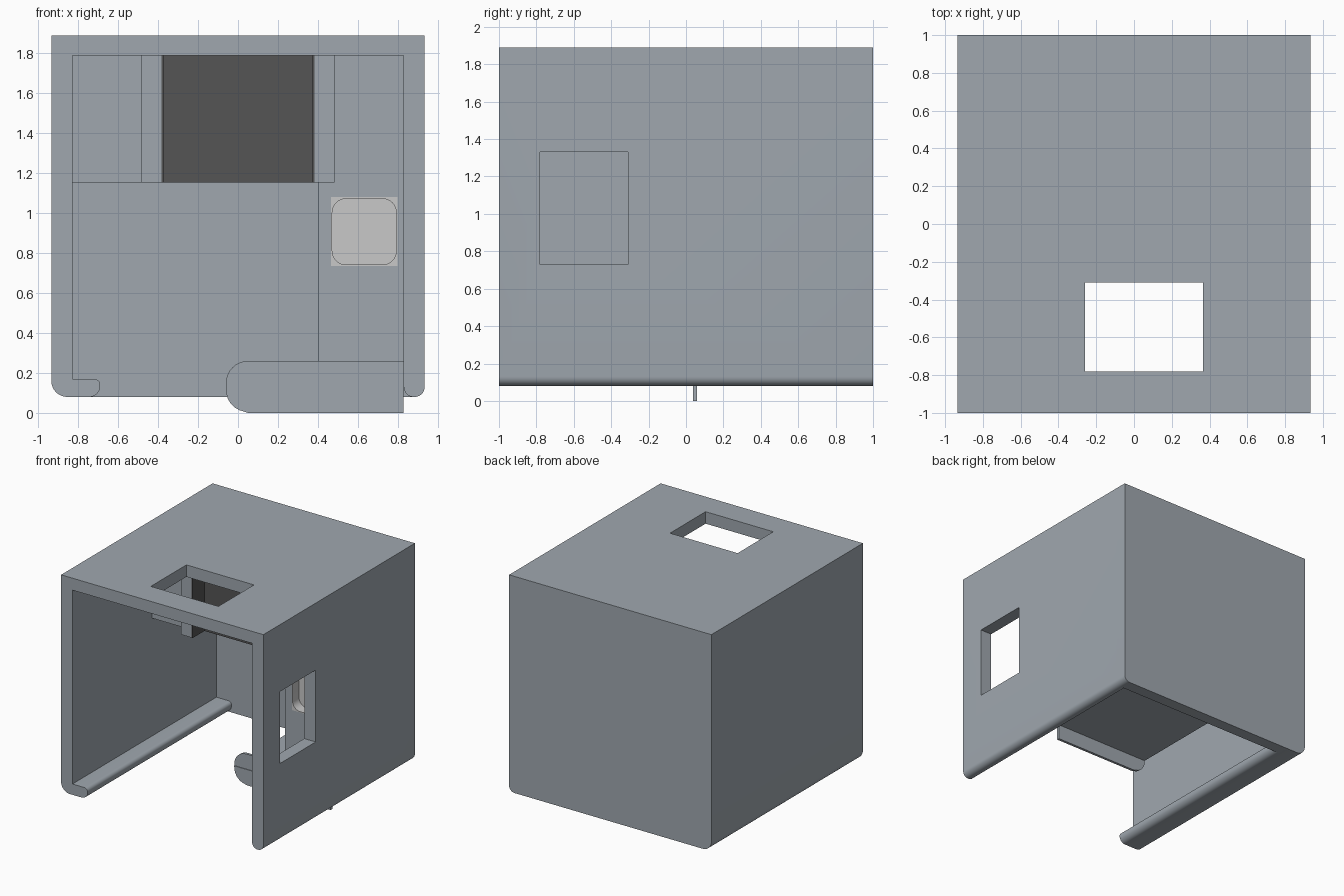
import bpy, bmesh, math
from mathutils import Vector

cube = bpy.data.objects.get("Cube")
if cube:
    bpy.data.objects.remove(cube, do_unlink=True)


def material(name, rgb):
    m = bpy.data.materials.new(name)
    m.use_nodes = True
    m.diffuse_color = (*rgb, 1)
    m.node_tree.nodes["Principled BSDF"].inputs["Base Color"].default_value = (*rgb, 1)
    return m


GREY = material("blue grey", (0.35, 0.39, 0.43))
DARK = material("dark grey", (0.09, 0.09, 0.09))
LIGHT = material("light grey", (0.58, 0.58, 0.58))


def rounded(corners, steps=8):
    """Outline in x and z; each corner is (x, z, radius), radius 0 stays sharp."""
    out = []
    for i, (x, z, r) in enumerate(corners):
        p = Vector((x, z))
        if r == 0:
            out.append(p)
            continue
        a = (Vector(corners[i - 1][:2]) - p).normalized()
        b = (Vector(corners[(i + 1) % len(corners)][:2]) - p).normalized()
        centre = p + (a + b) * r
        for k in range(steps + 1):
            t = math.pi / 2 * k / steps
            out.append(centre - b * r * math.cos(t) - a * r * math.sin(t))
    return out


def prism(name, corners, y0, y1, mat):
    """Extrude an outline from y0 back to y1."""
    bm = bmesh.new()
    face = bm.faces.new([bm.verts.new((p.x, y0, p.y)) for p in rounded(corners)])
    ext = bmesh.ops.extrude_face_region(bm, geom=[face])
    moved = [v for v in ext["geom"] if isinstance(v, bmesh.types.BMVert)]
    bmesh.ops.translate(bm, vec=(0, y1 - y0, 0), verts=moved)
    bmesh.ops.recalc_face_normals(bm, faces=bm.faces)
    me = bpy.data.meshes.new(name)
    bm.to_mesh(me)
    bm.free()
    me.materials.append(mat)
    ob = bpy.data.objects.new(name, me)
    bpy.context.collection.objects.link(ob)
    return ob


def rect(x0, x1, z0, z1, r=0):
    return [(x0, z0, r), (x1, z0, r), (x1, z1, r), (x0, z1, r)]


def box(name, x, y, z, mat=GREY):
    return prism(name, rect(*x, *z), *y, mat)


def select(ob):
    bpy.ops.object.select_all(action='DESELECT')
    ob.select_set(True)
    bpy.context.view_layer.objects.active = ob


def cut(ob, cutter):
    cutter.hide_render = True
    mod = ob.modifiers.new("cut", 'BOOLEAN')
    mod.operation = 'DIFFERENCE'
    mod.solver = 'EXACT'
    mod.object = cutter
    select(ob)
    bpy.ops.object.modifier_apply(modifier=mod.name)
    bpy.data.objects.remove(cutter, do_unlink=True)


W, IN, TOP, CEIL, LOW = 0.935, 0.83, 1.89, 1.79, 0.08
BACK, FACE = 0.9, 0.05

# Housing: roof, two side walls and the inward lip in one profile
shell = prism("housing", [
    (-W, TOP, 0), (W, TOP, 0), (W, LOW, 0.05), (IN, LOW, 0.05), (IN, CEIL, 0),
    (-IN, CEIL, 0), (-IN, 0.17, 0), (-0.69, 0.17, 0.03), (-0.69, LOW, 0.055),
    (-W, LOW, 0.08)], -1, 1, GREY)
cut(shell, box("roof_cutter", (-0.26, 0.365), (-0.78, -0.31), (1.6, 2.1)))
cut(shell, box("side_cutter", (0.7, 1.1), (-0.78, -0.31), (0.73, 1.33)))

# Back wall
back = prism("back_wall", [(-W, TOP, 0), (W, TOP, 0), (W, LOW, 0.05), (-W, LOW, 0.08)],
             BACK, 1, GREY)

# Inner front: upper left wing, right column, block behind the screen
SILL = 1.155
box("upper_left_block", (-IN, -0.383), (FACE, BACK), (SILL, CEIL))
box("screen_backing", (-0.383, 0.383), (0.1, BACK), (SILL, CEIL))
box("upper_right_block", (0.383, IN), (FACE, BACK), (SILL, CEIL))
column = box("right_column", (0.4, IN), (FACE, BACK), (0.13, SILL))
cut(column, box("pocket_cutter", (0.465, 0.8), (-0.2, 0.15), (0.735, 1.08)))

# Dark screen recess with its two projecting jambs
box("screen", (-0.383, 0.383), (0.09, 0.1), (SILL, CEIL), DARK)
for side, s in (("left", 1), ("right", -1)):
    box(side + "_jamb", sorted((s * 0.383, s * 0.483)), (-0.065, FACE), (SILL, CEIL))
    box(side + "_screen_liner", sorted((s * 0.373, s * 0.383)), (-0.065, 0.09),
        (SILL, CEIL), DARK)

# Light cup set into the column
cup = prism("recessed_cup", rect(0.465, 0.8, 0.735, 1.08), FACE - 0.004, 0.15, LIGHT)
cut(cup, prism("cup_cutter", rect(0.472, 0.793, 0.742, 1.073, 0.07), -0.2, 0.13, LIGHT))

# Thin tray with a rounded front flange
box("tray", (-0.06, IN), (0.033, BACK), (0.126, 0.134))
flange = prism("tray_flange", [(-0.06, 0.005, 0.11), (IN, 0.005, 0),
                               (IN, 0.26, 0), (-0.06, 0.26, 0.11)], 0.038, 0.06, GREY)
for v in flange.data.vertices:
    if v.co.z < 0.006:
        v.co.z = 0

# Smooth the rounded parts
for ob in (shell, back, cup, flange):
    select(ob)
    bpy.ops.object.shade_smooth_by_angle(angle=math.radians(30))
